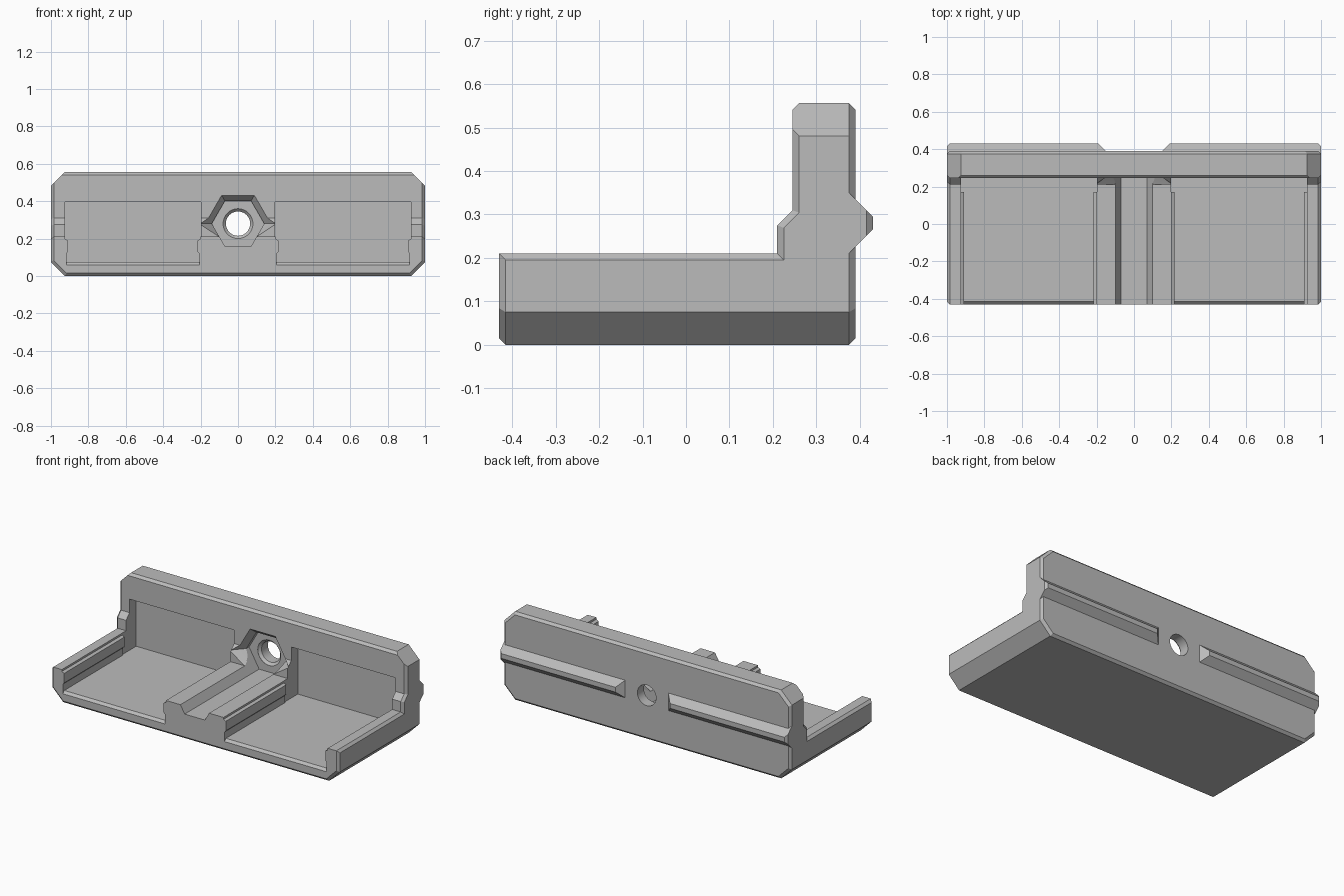
import bpy, bmesh, math

cube = bpy.data.objects.get("Cube")
if cube:
    bpy.data.objects.remove(cube, do_unlink=True)

grey = bpy.data.materials.new("plain grey")
grey.use_nodes = True
COLOUR = (0.5, 0.5, 0.5, 1)
grey.diffuse_color = COLOUR
grey.node_tree.nodes["Principled BSDF"].inputs["Base Color"].default_value = COLOUR

HOLE_Z = 0.28
CH = 0.015


def loft(name, sections):
    """Solid through matching rings of 3D points, capped at both ends."""
    bm = bmesh.new()
    rings = [[bm.verts.new(p) for p in s] for s in sections]
    n = len(rings[0])
    for a, b in zip(rings, rings[1:]):
        for i in range(n):
            j = (i + 1) % n
            bm.faces.new((a[i], a[j], b[j], b[i]))
    bm.faces.new(rings[0])
    bm.faces.new(rings[-1][::-1])
    bmesh.ops.recalc_face_normals(bm, faces=bm.faces)
    mesh = bpy.data.meshes.new(name)
    bm.to_mesh(mesh)
    bm.free()
    mesh.materials.append(grey)
    ob = bpy.data.objects.new(name, mesh)
    bpy.context.collection.objects.link(ob)
    return ob


def along_y(points, y):
    return [(x, y, z) for x, z in points]


def along_x(points, x):
    return [(x, y, z) for y, z in points]


def rect(x0, x1, z0, z1):
    return [(x0, z0), (x1, z0), (x1, z1), (x0, z1)]


def ring(r, n):
    return [(r * math.cos(math.tau * i / n), HOLE_Z + r * math.sin(math.tau * i / n))
            for i in range(n)]


def combine(target, tool, operation="DIFFERENCE"):
    """Apply a boolean and discard the tool."""
    mod = target.modifiers.new("cut", "BOOLEAN")
    mod.object, mod.operation, mod.solver = tool, operation, "EXACT"
    bpy.context.view_layer.objects.active = target
    bpy.ops.object.modifier_apply(modifier=mod.name)
    bpy.data.objects.remove(tool, do_unlink=True)


def outline(d):
    """Front outline with clipped corners, shrunk by d."""
    w, h, b, c = 1 - d, 0.556 - d, d, 0.075 - 0.4 * d
    return [(-w + c, b), (w - c, b), (w, b + c), (w, h - c),
            (w - c, h), (-w + c, h), (-w, h - c), (-w, b + c)]


def side_profile(d):
    """Side shape of shelf, step and back plate; exposed edges move in by d."""
    return [(-0.6, -0.1), (0.6, -0.1), (0.6, 0.641), (0.345 + d, 0.641),
            (0.245 + d, 0.541), (0.245 + d, 0.31 - d * 0.4),
            (0.21 + d, 0.275 - d * 0.4), (0.21 + d, 0.21 - d), (-0.6, 0.21 - d)]


# Body: shelf with upright back plate, chamfered all round
body = loft("bracket_body", [along_y(outline(d), y) for d, y in
                             ((CH, -0.43), (0, -0.43 + CH), (0, 0.39 - CH), (CH, 0.39))])
shape = loft("side_shape", [along_x(side_profile(d), x) for d, x in
                            ((CH + 0.02, -1.02), (0, CH - 1), (0, 1 - CH), (CH + 0.02, 1.02))])
combine(body, shape, "INTERSECT")

# Pockets with a retaining ridge on each side wall
for s in (-1, 1):
    half = [(0.207, 0.075), (0.207, 0.12), (0.216, 0.13), (0.216, 0.19), (0.2, 0.198), (0.2, 0.35)]
    other = [(1.125 - x, z) for x, z in reversed(half)]
    section = [(s * x, z) for x, z in half + other]
    combine(body, loft("pocket", [along_y(section, -0.6), along_y(section, 0.18)]))
    deep = rect(s * 0.199, s * 0.926, 0.074, 0.395)
    combine(body, loft("recess", [along_y(deep, 0.17), along_y(deep, 0.31)]))
    lip = [(-0.45, 0.04), (-0.41, 0.08), (-0.45, 0.08)]
    combine(body, loft("lip", [along_x(lip, s * 0.207), along_x(lip, s * 0.918)]))

# Hexagonal nut seat running forward as a groove, with a flared mouth
seat = ring(0.14, 6)
combine(body, loft("nut_seat", [along_y(seat, -0.6), along_y(seat, 0.31)]))
flare = [along_y([(x, max(z, 0.211)) for x, z in ring(r, 6)], y)
         for r, y in ((0.21, 0.205), (0.175, 0.245), (0.138, 0.285))]
combine(body, loft("flare", flare))

# Bolt hole with a countersunk entry
combine(body, loft("bolt_hole", [along_y(ring(r, 32), y) for r, y in
                                 ((0.08, 0.28), (0.08, 0.311), (0.065, 0.326), (0.065, 0.6))]))

# Locating ribs on the back
ribs = []
for s, side in ((-1, "right"), (1, "left")):
    ribs.append(loft(side + "_back_rib", [
        along_y(rect(s * 0.135, s * 1.0, 0.21, 0.35), 0.375),
        along_y(rect(s * 0.175, s * 1.0, 0.25, 0.31), 0.415),
        along_y(rect(s * 0.19, s * 0.985, 0.265, 0.295), 0.43)]))

# Smooth the hole, keep all other edges crisp
bpy.ops.object.select_all(action="DESELECT")
for ob in [body] + ribs:
    ob.select_set(True)
bpy.context.view_layer.objects.active = body
bpy.ops.object.shade_smooth_by_angle(angle=math.radians(20))
